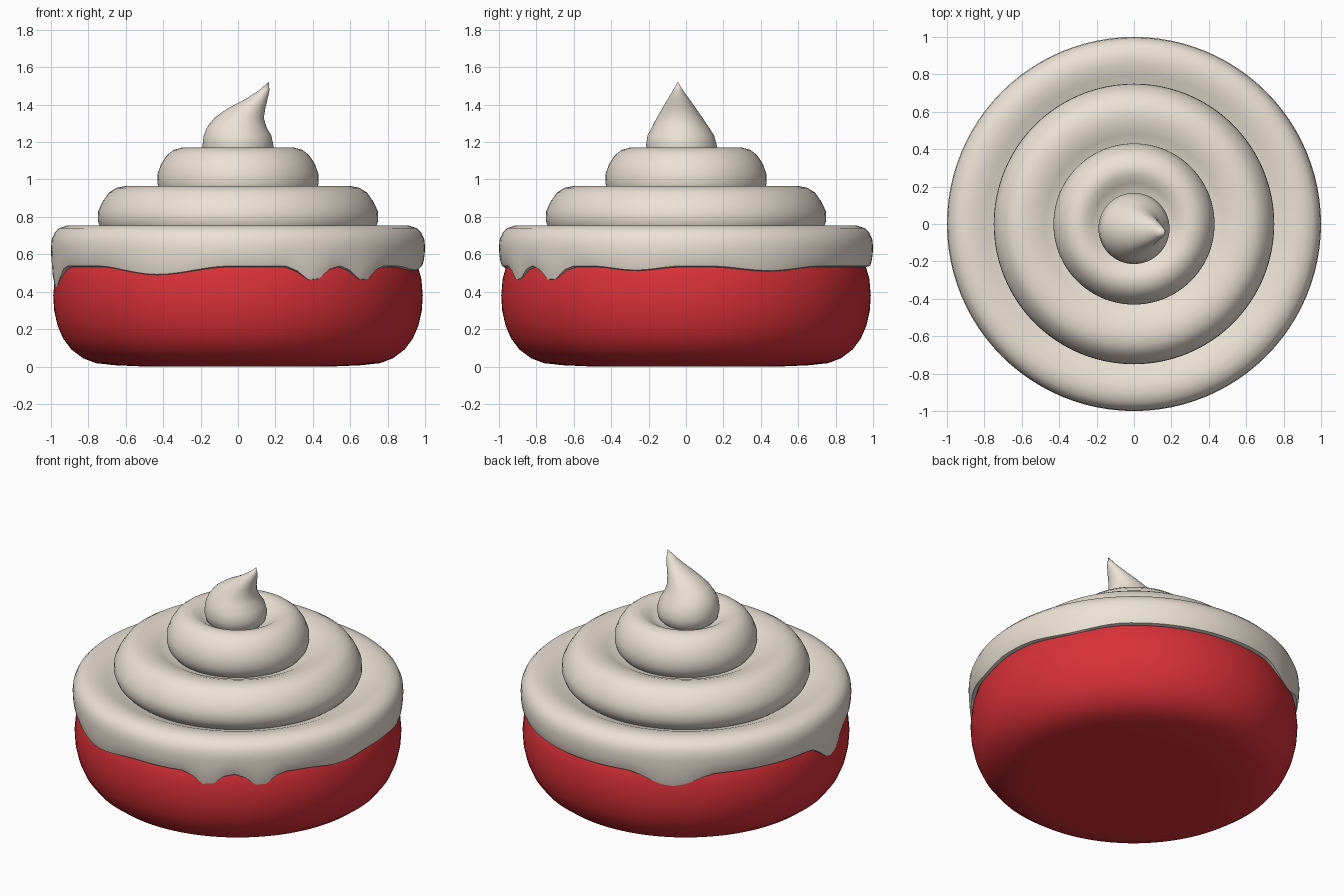
import bpy, bmesh, math

if "Cube" in bpy.data.objects:
    bpy.data.objects.remove(bpy.data.objects["Cube"])

SEG = 96


def material(name, color):
    m = bpy.data.materials.new(name)
    m.diffuse_color = (*color, 1)
    m.use_nodes = True
    m.node_tree.nodes["Principled BSDF"].inputs["Base Color"].default_value = m.diffuse_color
    return m


RED = material("red_cake", (0.70, 0.03, 0.04))
CREAM = material("cream_icing", (0.84, 0.76, 0.67))


def skin(name, rings, mat, angle=50):
    """Join rings of points (single-point rings are poles) into a smooth object."""
    bm = bmesh.new()
    loops = [[bm.verts.new(p) for p in ring] for ring in rings]
    for a, b in zip(loops, loops[1:]):
        n = max(len(a), len(b))
        for i in range(n):
            j = (i + 1) % n
            quad = [a[i % len(a)], a[j % len(a)], b[j % len(b)], b[i % len(b)]]
            bm.faces.new(list(dict.fromkeys(quad)))
    bmesh.ops.recalc_face_normals(bm, faces=bm.faces)
    me = bpy.data.meshes.new(name)
    bm.to_mesh(me)
    bm.free()
    me.materials.append(mat)
    ob = bpy.data.objects.new(name, me)
    bpy.context.collection.objects.link(ob)
    bpy.ops.object.select_all(action='DESELECT')
    bpy.context.view_layer.objects.active = ob
    ob.select_set(True)
    bpy.ops.object.shade_smooth_by_angle(angle=math.radians(angle))
    return ob


def ring(rx, z, ry=None, cx=0, cy=0, drop=None):
    """Ellipse of points; drop(angle) lowers the ring locally."""
    if rx == 0:
        return [(cx, cy, z)]
    ry = rx if ry is None else ry
    pts = []
    for i in range(SEG):
        a = math.tau * i / SEG
        dz = drop(a) if drop else 0
        pts.append((cx + rx * math.cos(a), cy + ry * math.sin(a), z - dz))
    return pts


def lathe(name, profile, mat):
    return skin(name, [ring(r, z) for r, z in profile], mat)


# Cake base
lathe("cake_base", [(0, 0), (0.5, 0), (0.66, 0.007), (0.76, 0.018), (0.83, 0.045), (0.89, 0.09),
                    (0.935, 0.15), (0.965, 0.22), (0.983, 0.3), (0.988, 0.38), (0.98, 0.47),
                    (0.96, 0.54), (0.92, 0.6), (0.85, 0.64), (0, 0.66)], RED)

# Icing drips: angle in degrees, depth, half width
DRIPS = [(-66, 0.08, 8.5), (-47, 0.08, 8.5), (-116, 0.045, 24), (188, 0.12, 14),
         (120, 0.08, 17), (-16, 0.022, 15), (27, 0.025, 20)]


def drip(a):
    total = 0
    for deg, depth, width in DRIPS:
        d = abs((math.degrees(a) - deg + 180) % 360 - 180)
        if d < width:
            total += depth * (0.5 + 0.5 * math.cos(math.pi * d / width))
    return total


# Bottom icing layer: radius, height, share of the drip drop
icing = [(0.90, 0.56, 0.6), (0.955, 0.53, 1), (0.984, 0.538, 1), (0.993, 0.565, 0.8),
         (0.998, 0.6, 0.45), (1.0, 0.64, 0.15), (0.996, 0.68, 0), (0.98, 0.715, 0),
         (0.955, 0.74, 0), (0.91, 0.755, 0), (0.86, 0.755, 0), (0.80, 0.74, 0),
         (0.74, 0.715, 0), (0.6, 0.68, 0), (0, 0.67, 0)]
skin("icing_bottom", [ring(r, z, drop=lambda a, k=k: k * drip(a)) for r, z, k in icing], CREAM)

# Two upper swirl layers with a dip around the next layer
lathe("icing_middle", [(0, 0.69), (0.7, 0.70), (0.735, 0.74), (0.75, 0.78), (0.748, 0.83),
                       (0.725, 0.88), (0.69, 0.93), (0.65, 0.955), (0.60, 0.965), (0.54, 0.96),
                       (0.48, 0.94), (0.42, 0.91), (0, 0.88)], CREAM)
lathe("icing_top", [(0, 0.88), (0.38, 0.89), (0.42, 0.94), (0.431, 0.98), (0.43, 1.03),
                    (0.41, 1.085), (0.38, 1.13), (0.345, 1.158), (0.30, 1.17), (0.26, 1.163),
                    (0.22, 1.14), (0.17, 1.11), (0, 1.10)], CREAM)

# Curled peak: left x, right x, half depth, centre y, height
peak = [(-0.14, 0.14, 0.14, -0.02, 1.09), (-0.18, 0.18, 0.18, -0.022, 1.13),
        (-0.19, 0.19, 0.19, -0.024, 1.18), (-0.183, 0.178, 0.178, -0.028, 1.235),
        (-0.165, 0.152, 0.152, -0.03, 1.28), (-0.125, 0.138, 0.122, -0.034, 1.33),
        (-0.055, 0.146, 0.09, -0.037, 1.38), (0.04, 0.158, 0.058, -0.04, 1.43),
        (0.11, 0.168, 0.028, -0.043, 1.475)]
rings = [ring((r - l) / 2, z, hy, (l + r) / 2, cy) for l, r, hy, cy, z in peak]
skin("icing_peak", rings + [[(0.165, -0.044, 1.522)]], CREAM, 80)
